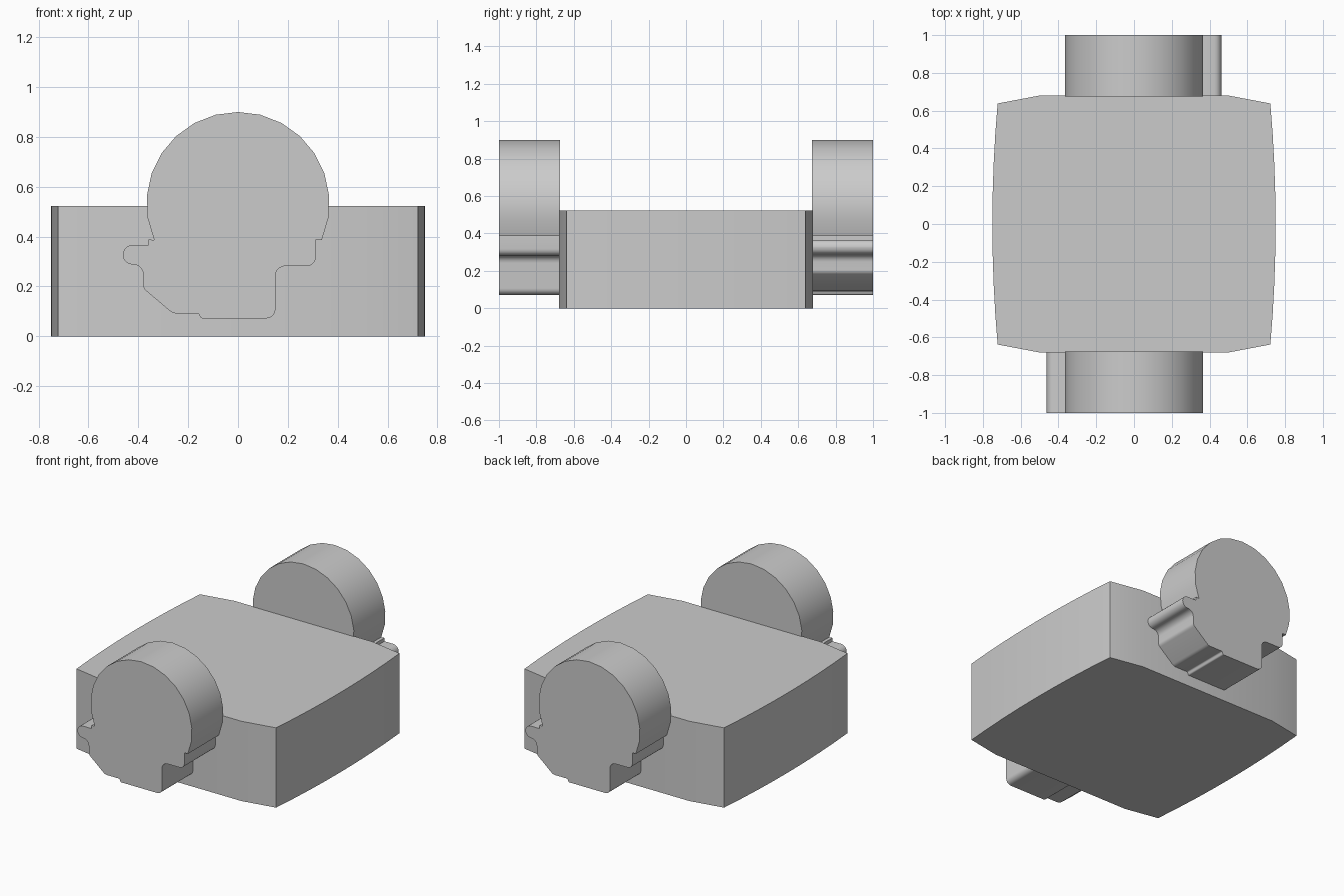
import bpy, bmesh, math
from mathutils import Vector, Matrix

cube = bpy.data.objects.get("Cube")
if cube:
    bpy.data.objects.remove(cube, do_unlink=True)

grey = bpy.data.materials.new("plain grey")
grey.use_nodes = True
GREY = (0.6, 0.6, 0.6, 1)
grey.diffuse_color = GREY
grey.node_tree.nodes["Principled BSDF"].inputs["Base Color"].default_value = GREY


def fillet(a, p, b, r, steps=5):
    """Points rounding the corner p between a and b."""
    u, v = (a - p).normalized(), (b - p).normalized()
    half = u.angle(v) / 2
    centre = p + (u + v).normalized() * r / math.sin(half)
    t = r / math.tan(half)
    start = (p + u * t - centre).normalized()
    end = (p + v * t - centre).normalized()
    return [centre + start.slerp(end, i / steps) * r for i in range(steps + 1)]


def extrude(name, outline, direction):
    """Solid prism from a closed outline, smooth with sharp edges kept."""
    bm = bmesh.new()
    face = bm.faces.new([bm.verts.new(p) for p in outline])
    ext = bmesh.ops.extrude_face_region(bm, geom=[face], use_keep_orig=True)
    moved = [g for g in ext["geom"] if isinstance(g, bmesh.types.BMVert)]
    bmesh.ops.translate(bm, verts=moved, vec=direction)
    bmesh.ops.recalc_face_normals(bm, faces=bm.faces)
    mesh = bpy.data.meshes.new(name)
    bm.to_mesh(mesh)
    bm.free()
    mesh.materials.append(grey)
    obj = bpy.data.objects.new(name, mesh)
    bpy.context.collection.objects.link(obj)
    bpy.ops.object.select_all(action="DESELECT")
    obj.select_set(True)
    bpy.context.view_layer.objects.active = obj
    bpy.ops.object.shade_smooth_by_angle(angle=math.radians(30))


# Barrel-sided body: bowed left and right sides, chamfered ends
side = [Vector((0.5, -0.68, 0))]
for i in range(9):
    s = i / 4 - 1
    side.append(Vector((0.75 - 0.028 * s * s, 0.638 * s, 0)))
side.append(Vector((0.5, 0.68, 0)))
body_outline = side + [Vector((-p.x, -p.y, 0)) for p in side]
extrude("body", body_outline, Vector((0, 0, 0.522)))

# End block profile: large round top, stepped base with a side lip
RADIUS, CENTRE_Z = 0.367, 0.533
sweep = math.radians(113.5)
arc = []
for i in range(17):
    a = -sweep + 2 * sweep * i / 16
    arc.append(Vector((RADIUS * math.sin(a), 0, CENTRE_Z + RADIUS * math.cos(a))))

# Base corners: x, z, rounding radius
corners = [
    (0.312, 0.388, 0), (0.312, 0.282, 0.035), (0.15, 0.282, 0.04),
    (0.15, 0.072, 0.035), (-0.15, 0.072, 0.01), (-0.157, 0.092, 0.01),
    (-0.262, 0.092, 0.04), (-0.38, 0.192, 0.03), (-0.38, 0.288, 0.04),
    (-0.462, 0.288, 0.038), (-0.462, 0.366, 0.038), (-0.36, 0.366, 0),
    (-0.36, 0.388, 0),
]
pts = [arc[-1]] + [Vector((x, 0, z)) for x, z, r in corners] + [arc[0]]
outline = list(arc)
for i, (x, z, r) in enumerate(corners, 1):
    if r:
        outline += fillet(pts[i - 1], pts[i], pts[i + 1], r)
    else:
        outline.append(pts[i])

# Same block at both ends, the rear one turned half round
for name, turn in (("front_end_block", 0), ("rear_end_block", math.pi)):
    rot = Matrix.Rotation(turn, 3, "Z")
    placed = [rot @ (p + Vector((0, -1, 0))) for p in outline]
    extrude(name, placed, rot @ Vector((0, 0.325, 0)))
